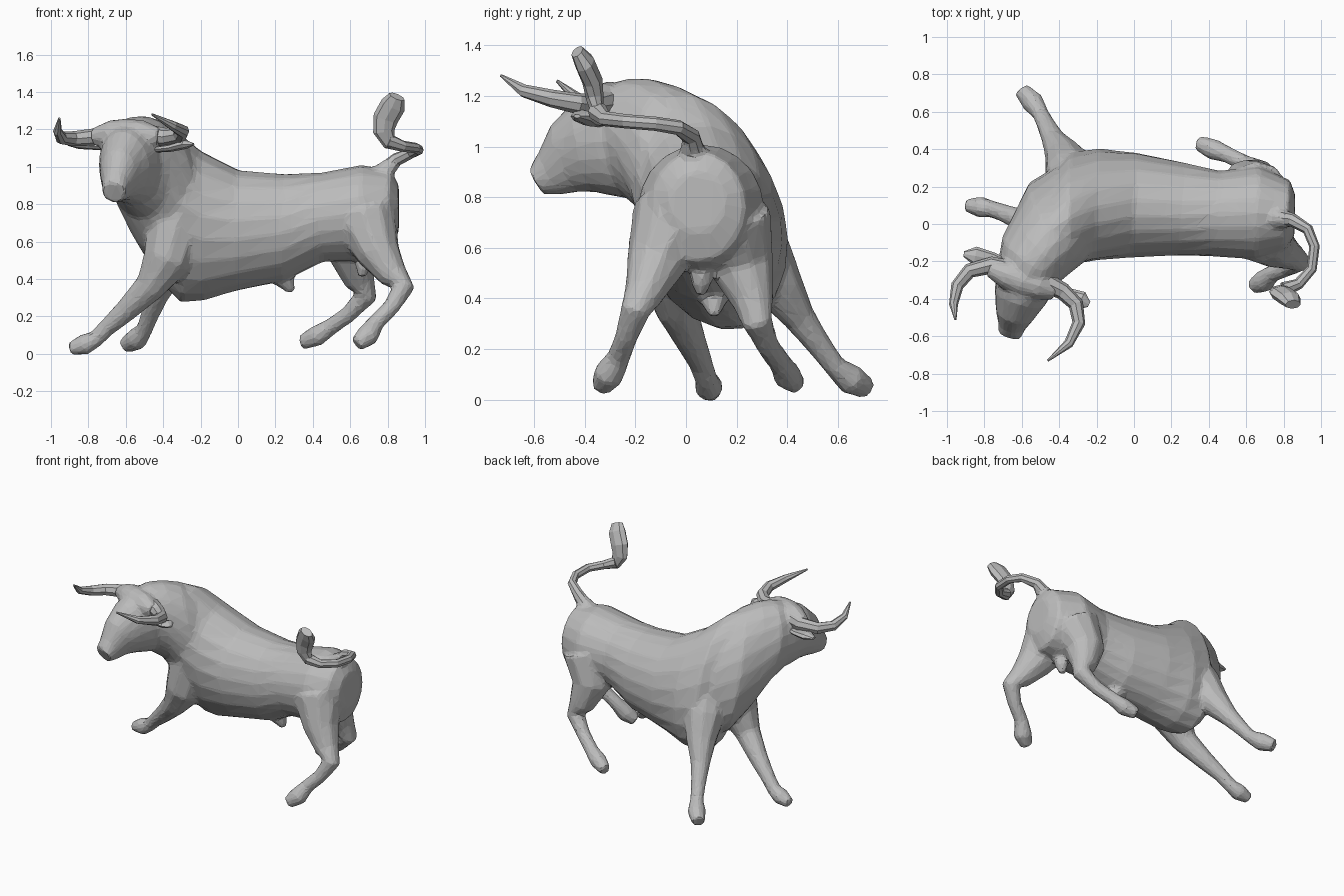
import bpy, bmesh, math
from mathutils import Vector

default_cube = bpy.data.objects.get("Cube")
if default_cube:
    bpy.data.objects.remove(default_cube, do_unlink=True)

# One plain grey for the whole sculpture
grey = bpy.data.materials.new("stone grey")
grey.use_nodes = True
grey.diffuse_color = (0.5, 0.5, 0.5, 1)
grey.node_tree.nodes["Principled BSDF"].inputs["Base Color"].default_value = grey.diffuse_color


def path_tangent(points, index):
    """Direction of travel along a list of points."""
    before = points[max(index - 1, 0)]
    after = points[min(index + 1, len(points) - 1)]
    return (after - before).normalized()


def skin_rings(bm, rings):
    """Bridge neighbouring rings and close both ends."""
    loops = [[bm.verts.new(point) for point in ring] for ring in rings]
    count = len(loops[0])
    for first, second in zip(loops, loops[1:]):
        for i in range(count):
            j = (i + 1) % count
            bm.faces.new((first[i], first[j], second[j], second[i]))
    bm.faces.new(list(reversed(loops[0])))
    bm.faces.new(loops[-1])


def ellipse(center, across, upward, sides):
    steps = [math.tau * i / sides for i in range(sides)]
    return [center + across * math.cos(a) + upward * math.sin(a) for a in steps]


def loft_body(bm, sections, sides=20):
    """Sections are (top point, bottom point, half width)."""
    tops = [Vector(section[0]) for section in sections]
    bottoms = [Vector(section[1]) for section in sections]
    centers = [(top + bottom) / 2 for top, bottom in zip(tops, bottoms)]
    rings = []
    for i, section in enumerate(sections):
        upward = (tops[i] - bottoms[i]) / 2
        across = path_tangent(centers, i).cross(upward).normalized() * section[2]
        rings.append(ellipse(centers[i], across, upward, sides))
    skin_rings(bm, rings)


def loft_limb(bm, stations, flatten=1.0, sides=10, side_hint=(0, 1, 0)):
    """Stations are (x, y, z, radius); flatten thins the limb along the hint."""
    centers = [Vector(station[:3]) for station in stations]
    rings = []
    for i, station in enumerate(stations):
        tangent = path_tangent(centers, i)
        hint = Vector(side_hint)
        across = (hint - tangent * hint.dot(tangent)).normalized()
        upward = tangent.cross(across)
        radius = station[3]
        rings.append(ellipse(centers[i], across * radius * flatten, upward * radius, sides))
    skin_rings(bm, rings)


def finish_object(name, bm):
    bmesh.ops.recalc_face_normals(bm, faces=bm.faces[:])
    mesh = bpy.data.meshes.new(name)
    bm.to_mesh(mesh)
    bm.free()
    mesh.materials.append(grey)
    obj = bpy.data.objects.new(name, mesh)
    bpy.context.collection.objects.link(obj)
    return obj


def make_limb_object(name, stations, **options):
    bm = bmesh.new()
    loft_limb(bm, stations, **options)
    return finish_object(name, bm)


body = bmesh.new()

# Torso, from the rump to the shoulders
loft_body(body, [
    ((.86, .05, .9), (.86, .04, .66), .11),
    ((.82, .05, .98), (.82, .04, .54), .19),
    ((.66, .06, 1.01), (.66, .06, .5), .25),
    ((.45, .05, .97), (.45, .06, .49), .23),
    ((.25, .04, .96), (.25, .12, .39), .25),
    ((0, .04, .98), (0, .16, .34), .28),
    ((-.2, .0, 1.08), (-.18, .21, .29), .29),
    ((-.34, -.06, 1.2), (-.31, .23, .28), .28),
    ((-.44, -.1, 1.24), (-.4, .2, .37), .2),
])

# Thick neck with its hump and dewlap
loft_body(body, [
    ((-.28, .06, 1.12), (-.28, .2, .4), .22),
    ((-.4, -.08, 1.24), (-.4, .12, .42), .25),
    ((-.48, -.16, 1.27), (-.47, -.02, .56), .22),
    ((-.54, -.23, 1.27), (-.53, -.12, .72), .2),
    ((-.57, -.29, 1.25), (-.56, -.22, .79), .17),
])

# Head, turned to the front and lowered
loft_body(body, [
    ((-.56, -.22, 1.25), (-.55, -.18, .79), .17),
    ((-.59, -.33, 1.24), (-.57, -.27, .8), .165),
    ((-.62, -.43, 1.19), (-.6, -.36, .82), .14),
    ((-.645, -.53, 1.09), (-.63, -.43, .82), .105),
    ((-.66, -.58, .98), (-.645, -.5, .81), .075),
    ((-.67, -.615, .92), (-.66, -.56, .81), .066),
])
loft_limb(body, [(-.77, -.235, 1.16, .05), (-.68, -.27, 1.17, .08), (-.6, -.3, 1.17, .09),
                 (-.51, -.33, 1.17, .08), (-.42, -.36, 1.16, .05)], side_hint=(0, 0, 1))

# Legs, each running from inside the body to the hoof tip
legs = {
    "right front": [(-.28, -.01, .92, .14), (-.32, -.03, .72, .17), (-.38, -.06, .5, .135),
                    (-.47, -.04, .36, .085), (-.6, .02, .23, .062), (-.7, .06, .14, .048),
                    (-.76, .08, .08, .046), (-.82, .09, .05, .058), (-.9, .1, .025, .035)],
    "left front": [(-.3, .18, .75, .15), (-.34, .28, .58, .14), (-.38, .37, .44, .1),
                   (-.43, .45, .32, .065), (-.47, .53, .21, .05), (-.5, .59, .13, .045),
                   (-.54, .65, .08, .062), (-.6, .715, .045, .045)],
    "right rear": [(.68, -.04, .72, .18), (.75, -.12, .54, .12), (.83, -.165, .42, .08),
                   (.885, -.2, .355, .06), (.82, -.235, .25, .046), (.74, -.265, .17, .046),
                   (.695, -.305, .1, .062), (.635, -.335, .05, .042)],
    "left rear": [(.66, .17, .72, .17), (.6, .22, .53, .13), (.65, .265, .39, .085),
                  (.685, .28, .31, .062), (.59, .325, .21, .046), (.49, .375, .14, .046),
                  (.42, .4, .095, .058), (.34, .435, .06, .04)],
}
for stations in legs.values():
    loft_limb(body, stations)

# Underside details
loft_limb(body, [(.2, .11, .45, .06), (.25, .11, .4, .06), (.29, .11, .33, .02)])
loft_limb(body, [(.68, .06, .6, .03), (.68, .06, .53, .045), (.67, .06, .47, .045),
                 (.66, .06, .41, .02)])

# Tail root belongs to the rump
loft_limb(body, [(.68, .04, .9, .09), (.77, .03, .96, .06), (.84, .02, 1.03, .038)])

# Fuse the body into one skin of irregular flat facets
bull_body = finish_object("body", body)
remesh = bull_body.modifiers.new("fuse", 'REMESH')
remesh.mode = 'VOXEL'
remesh.voxel_size = .014
soften = bull_body.modifiers.new("soften", 'SMOOTH')
soften.factor = .5
soften.iterations = 5
facet = bull_body.modifiers.new("facet", 'DECIMATE')
facet.ratio = .08

# Raised tail with its curled tuft
make_limb_object("tail", [
    (.78, .03, .97, .05), (.85, .02, 1.04, .036), (.93, -.03, 1.075, .03),
    (.965, -.12, 1.09, .028), (.95, -.24, 1.1, .028), (.88, -.32, 1.11, .03),
    (.8, -.35, 1.14, .04)], sides=8, side_hint=(0, 0, 1))
make_limb_object("tail_tuft", [
    (.88, -.32, 1.1, .02), (.81, -.35, 1.13, .04), (.78, -.36, 1.19, .058),
    (.79, -.37, 1.26, .068), (.83, -.4, 1.33, .068), (.85, -.43, 1.375, .045)],
    flatten=.6, sides=8)

# Horns and ears
make_limb_object("right_horn", [
    (-.66, -.25, 1.17, .055), (-.76, -.22, 1.16, .046), (-.88, -.25, 1.15, .04),
    (-.945, -.33, 1.155, .034), (-.965, -.43, 1.19, .024), (-.955, -.51, 1.26, .006)],
    sides=8, side_hint=(0, 0, 1))
make_limb_object("left_horn", [
    (-.48, -.31, 1.17, .055), (-.38, -.36, 1.16, .046), (-.31, -.43, 1.17, .041),
    (-.295, -.53, 1.19, .035), (-.35, -.64, 1.22, .026), (-.46, -.73, 1.28, .006)],
    sides=8, side_hint=(0, 0, 1))
make_limb_object("right_ear", [
    (-.64, -.24, 1.1, .03), (-.76, -.19, 1.11, .04), (-.85, -.17, 1.12, .05),
    (-.91, -.16, 1.12, .015)], flatten=.5, sides=8, side_hint=(0, 0, 1))
make_limb_object("left_ear", [
    (-.46, -.33, 1.09, .03), (-.36, -.38, 1.1, .04), (-.28, -.41, 1.12, .05),
    (-.24, -.43, 1.12, .015)], flatten=.5, sides=8, side_hint=(0, 0, 1))
